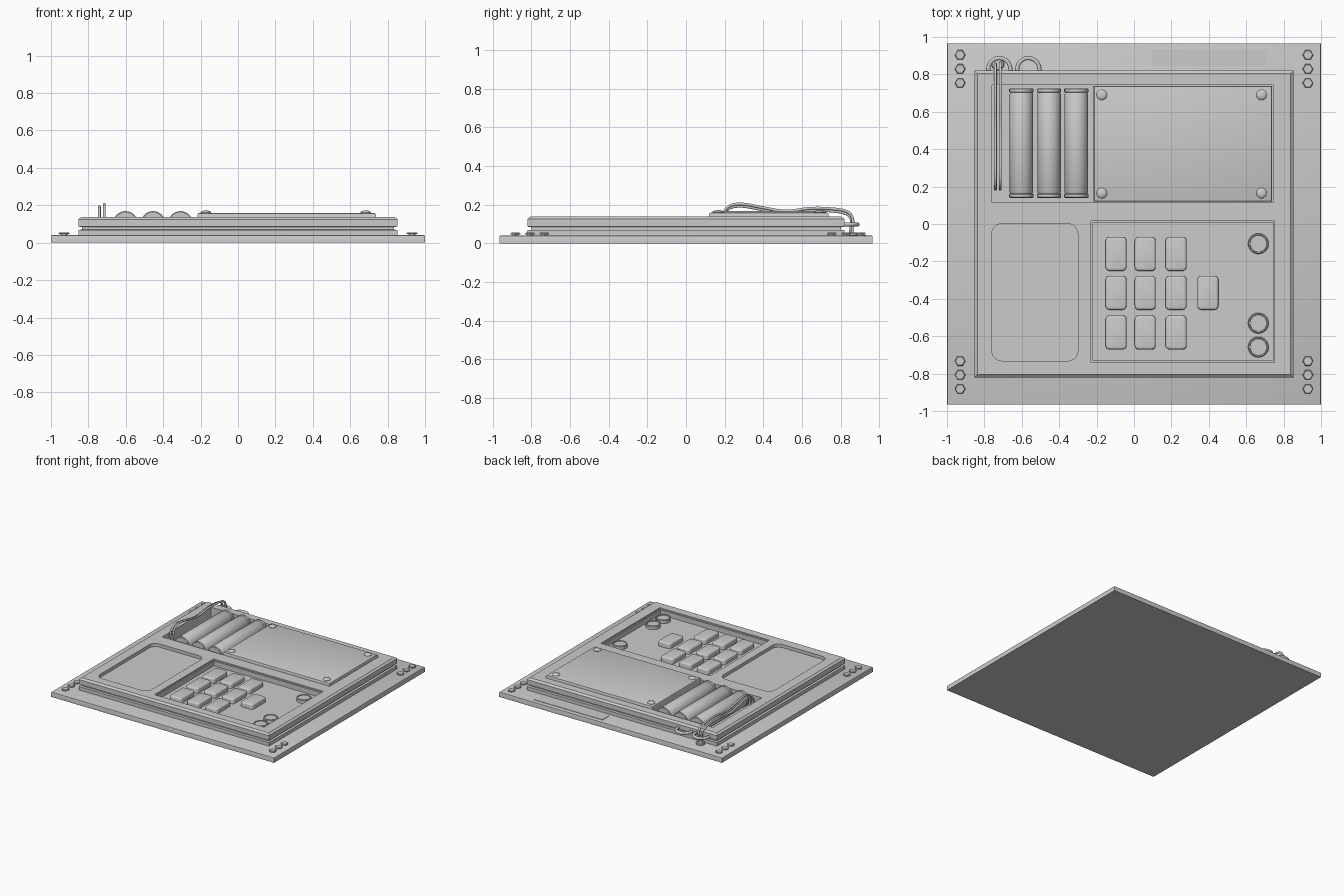
import bpy, bmesh, math
from mathutils import Matrix

if "Cube" in bpy.data.objects:
    bpy.data.objects.remove(bpy.data.objects["Cube"])


def finish(name, bm):
    bmesh.ops.recalc_face_normals(bm, faces=bm.faces[:])
    me = bpy.data.meshes.new(name)
    bm.to_mesh(me)
    bm.free()
    ob = bpy.data.objects.new(name, me)
    bpy.context.collection.objects.link(ob)
    return ob


def smooth(ob):
    bpy.ops.object.select_all(action='DESELECT')
    bpy.context.view_layer.objects.active = ob
    ob.select_set(True)
    bpy.ops.object.shade_smooth_by_angle(angle=math.radians(35))
    return ob


def box(name, x, y, z, corner=0, top=0, top_segs=2):
    """Box from ranges, with rounded vertical corners and a bevelled top rim."""
    bm = bmesh.new()
    bmesh.ops.create_cube(bm, size=1)
    for v in bm.verts:
        for i, r in enumerate((x, y, z)):
            v.co[i] = r[1] if v.co[i] > 0 else r[0]
    if corner:
        ed = [e for e in bm.edges if abs(e.verts[0].co.z - e.verts[1].co.z) > 1e-4]
        bmesh.ops.bevel(bm, geom=ed, offset=corner, segments=6, profile=0.5, affect='EDGES')
    if top:
        ed = [e for e in bm.edges if all(abs(v.co.z - z[1]) < 1e-5 for v in e.verts)]
        bmesh.ops.bevel(bm, geom=ed, offset=top, segments=top_segs, profile=0.5, affect='EDGES')
    return smooth(finish(name, bm))


def lathe(name, profile, loc, segs=32, axis='Z'):
    """Revolve (radius, height) points into a closed solid."""
    bm = bmesh.new()
    rings = [[bm.verts.new((r * math.cos(2 * math.pi * k / segs),
                            r * math.sin(2 * math.pi * k / segs), h))
              for k in range(segs)] for r, h in profile]
    for a, b in zip(rings, rings[1:]):
        for k in range(segs):
            j = (k + 1) % segs
            bm.faces.new((a[k], a[j], b[j], b[k]))
    bm.faces.new(rings[0])
    bm.faces.new(rings[-1])
    if axis == 'Y':
        bm.transform(Matrix.Rotation(-math.pi / 2, 4, 'X'))
    bm.transform(Matrix.Translation(loc))
    return smooth(finish(name, bm))


def tube(name, pts, radius, kind='NURBS'):
    cu = bpy.data.curves.new(name, 'CURVE')
    cu.dimensions = '3D'
    cu.bevel_depth, cu.bevel_resolution, cu.use_fill_caps = radius, 3, True
    sp = cu.splines.new(kind)
    sp.points.add(len(pts) - 1)
    for p, c in zip(sp.points, pts):
        p.co = (*c, 1)
    if kind == 'NURBS':
        sp.order_u, sp.use_endpoint_u, sp.resolution_u = 3, True, 6
    ob = bpy.data.objects.new(name, cu)
    bpy.context.collection.objects.link(ob)
    return ob


# base plate and label strip
box('base_plate', (-1, 1), (-.966, .966), (0, .04), top=.006)
box('label_plate', (.097, .71), (.845, .932), (.035, .043))

# stepped body: stacked rectangular outlines (half x, half y, z)
bm = bmesh.new()
steps = [(.853, .82, .038), (.853, .82, .068), (.835, .802, .07), (.835, .802, .084),
         (.853, .82, .086), (.853, .82, .125), (.838, .805, .138)]
loops = [[bm.verts.new((sx * a, sy * b, z)) for sx, sy in
          ((-1, -1), (1, -1), (1, 1), (-1, 1))] for a, b, z in steps]
for lo, hi in zip(loops, loops[1:]):
    for k in range(4):
        bm.faces.new((lo[k], lo[(k + 1) % 4], hi[(k + 1) % 4], hi[k]))
bm.faces.new(loops[0])
bm.faces.new(loops[-1])
body = finish('body', bm)

# recesses cut into the body
cutters = [
    box('battery_cutter', (-.76, .742), (.115, .742), (.046, .3)),
    box('tray_cutter', (-.76, -.30), (-.732, .002), (.112, .3), corner=.055),
    box('keypad_cutter', (-.22, .742), (-.73, .007), (.088, .3)),
    box('keypad_rim_cutter', (-.23, .752), (-.74, .017), (.128, .3)),
]
bpy.context.view_layer.objects.active = body
for c in cutters:
    m = body.modifiers.new('cut', 'BOOLEAN')
    m.object, m.operation, m.solver = c, 'DIFFERENCE', 'EXACT'
    bpy.ops.object.modifier_apply(modifier=m.name)
    bpy.data.objects.remove(c)

# cover lid with domed screws
box('cover_lid', (-.216, .738), (.119, .738), (.046, .16), top=.012)
for x in (-.172, .682):
    for y in (.165, .69):
        lathe('lid_screw', [(.028, .155), (.028, .162), (.024, .167), (.014, .171), (.004, .172)],
              (x, y, 0), 24)

# batteries with end collars
cell = [(.06, 0), (.065, .004), (.065, .018), (.059, .023), (.063, .03)]
cell += [(r, .585 - h) for r, h in reversed(cell)]
for x in (-.602, -.454, -.308):
    lathe('battery', cell, (x, .14, .104), 32, 'Y')

# keypad keys
spots = [(x, y) for y in (-.16, -.368, -.58) for x in (-.096, .06, .225)] + [(.395, -.368)]
for x, y in spots:
    box('key', (x - .056, x + .056), (y - .091, y + .091), (.08, .128),
        corner=.022, top=.012, top_segs=3)

# round indicator buttons with raised rim
for y in (-.105, -.53, -.658):
    lathe('round_button', [(.055, .08), (.055, .112), (.051, .116), (.046, .116),
                           (.044, .11), (.04, .11)], (.665, y, 0))

# hexagonal corner bolts
for x in (-.93, .93):
    for y in (.904, .829, .754, -.733, -.807, -.882):
        lathe('corner_bolt', [(.018, .035), (.018, .046), (.029, .046), (.029, .051), (.024, .055)],
              (x, y, 0), 6)

# wire loops on the rear edge
for x in (-.72, -.565):
    arc = [(x + .059 * math.cos(math.pi * k / 20), .828 + .059 * math.sin(math.pi * k / 20), .098)
           for k in range(21)]
    tube('cable_loop', [(x + .059, .80, .098)] + arc + [(x - .059, .80, .098)], .011, 'POLY')

# two wires from the battery bay through the loop to the plate
for x, dz, dy in ((-.741, 0, 0), (-.715, .012, .008)):
    path = [(x, .185, .06), (x, .185, .13), (x, .21, .18 + dz), (x, .28, .197 + dz),
            (x, .40, .172 + dz), (x, .52, .15 + dz), (x, .64, .172 + dz), (x, .76, .168 + dz),
            (x, .835 + dy, .155 + dz), (x, .86 + dy, .12), (x, .85 + dy, .08), (x, .852 + dy, .04)]
    tube('wire', path, .0075)
lathe('wire_grommet', [(.034, .036), (.034, .051), (.028, .056)], (-.728, .855, 0), 20)
